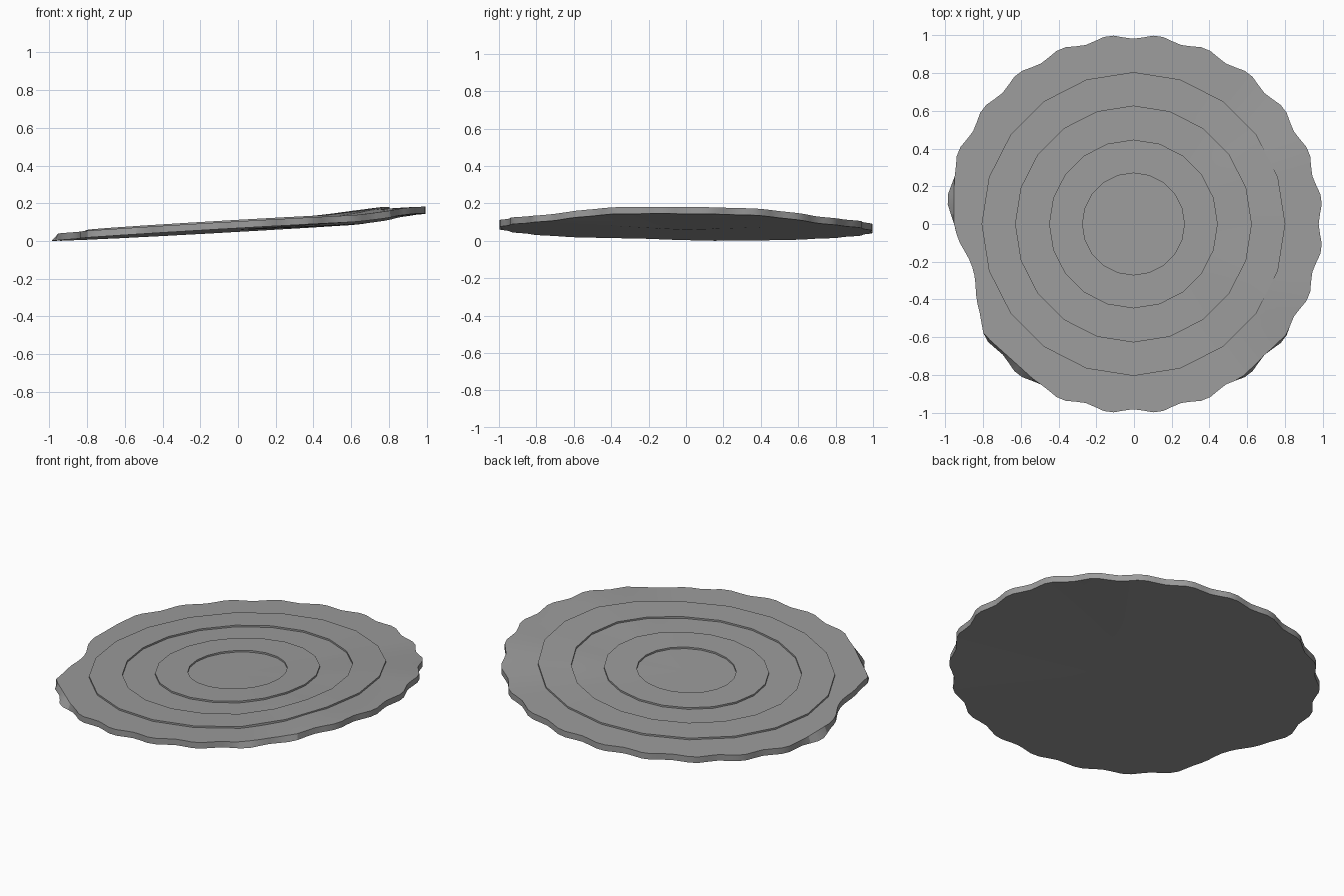
import bpy
import bmesh
from math import sin, cos, radians, degrees, pi, exp

cube = bpy.data.objects.get("Cube")
if cube:
    bpy.data.objects.remove(cube)

THICK = 0.036
STEP = 0.01
RIM_SEGMENTS = 120
RING_SEGMENTS = 20

grey = bpy.data.materials.new("stone grey")
grey.use_nodes = True
color = (0.33, 0.33, 0.33, 1)
grey.diffuse_color = color
bsdf = grey.node_tree.nodes["Principled BSDF"]
bsdf.inputs["Base Color"].default_value = color
bsdf.inputs["Roughness"].default_value = 0.8


def smooth(t):
    t = min(1, max(0, t))
    return t * t * (3 - 2 * t)


# Tilted underside, with the +x rim bent upwards
def base_height(r, a):
    off = abs((degrees(a) + 180) % 360 - 180)
    lift = 0.03 * smooth((54 - off) / 36)
    lift *= min(1, max(0, (r - 0.35) / 0.45))
    return 0.058 + 0.057 * r * cos(a) - 0.01 * r * sin(a) + lift


# Scalloped outline with one worn dent
def rim_radius(a):
    dent = exp(-((degrees(a) % 360 - 196) / 15) ** 2)
    return 0.994 - 0.012 * cos(24 * a) * (1 - dent) - 0.11 * dent


# Upper outline, with small straight chips
def top_radius(a):
    r = rim_radius(a)
    for direction, distance in ((180, 0.95), (228, 0.966), (314, 0.984)):
        c = cos(a - radians(direction))
        if c > 0.5:
            r = min(r, distance / c)
    return r


def add_row(bm, count, radius, above):
    row = []
    for i in range(count):
        a = 2 * pi * i / count
        r = radius(a) if callable(radius) else radius
        z = base_height(r, a) + above
        row.append(bm.verts.new((r * cos(a) - 0.003, r * sin(a), z)))
    return row


def join_rows(bm, one, two):
    n = len(one)
    for i in range(n):
        j = (i + 1) % n
        bm.faces.new((one[i], one[j], two[j], two[i]))


def cap(bm, row, above):
    center = bm.verts.new((-0.003, 0, base_height(0, 0) + above))
    for i in range(len(row)):
        bm.faces.new((row[i], row[(i + 1) % len(row)], center))


def finish(bm, name):
    bmesh.ops.recalc_face_normals(bm, faces=bm.faces)
    mesh = bpy.data.meshes.new(name)
    bm.to_mesh(mesh)
    bm.free()
    mesh.materials.append(grey)
    obj = bpy.data.objects.new(name, mesh)
    bpy.context.collection.objects.link(obj)
    bpy.ops.object.select_all(action="DESELECT")
    obj.select_set(True)
    bpy.context.view_layer.objects.active = obj
    bpy.ops.object.shade_smooth_by_angle(angle=radians(20))


# Scalloped slab: underside fan, rim wall and top
bm = bmesh.new()
rows = [add_row(bm, RIM_SEGMENTS, rim_radius, 0),
        add_row(bm, RIM_SEGMENTS, top_radius, THICK)]
rows += [add_row(bm, RIM_SEGMENTS, r, THICK) for r in (0.8, 0.6, 0.35)]
for one, two in zip(rows, rows[1:]):
    join_rows(bm, one, two)
cap(bm, rows[0], 0)
cap(bm, rows[-1], THICK)
finish(bm, "slab")

# Raised concentric rings on the top
for name, inner, outer in (("inner_ring", 0.27, 0.447),
                           ("outer_ring", 0.625, 0.805)):
    bm = bmesh.new()
    low, high = THICK - 0.012, THICK + STEP
    rows = [add_row(bm, RING_SEGMENTS, r, h) for r, h in
            ((inner, low), (inner, high), (outer, high), (outer, low))]
    for i in range(4):
        join_rows(bm, rows[i], rows[(i + 1) % 4])
    finish(bm, name)
